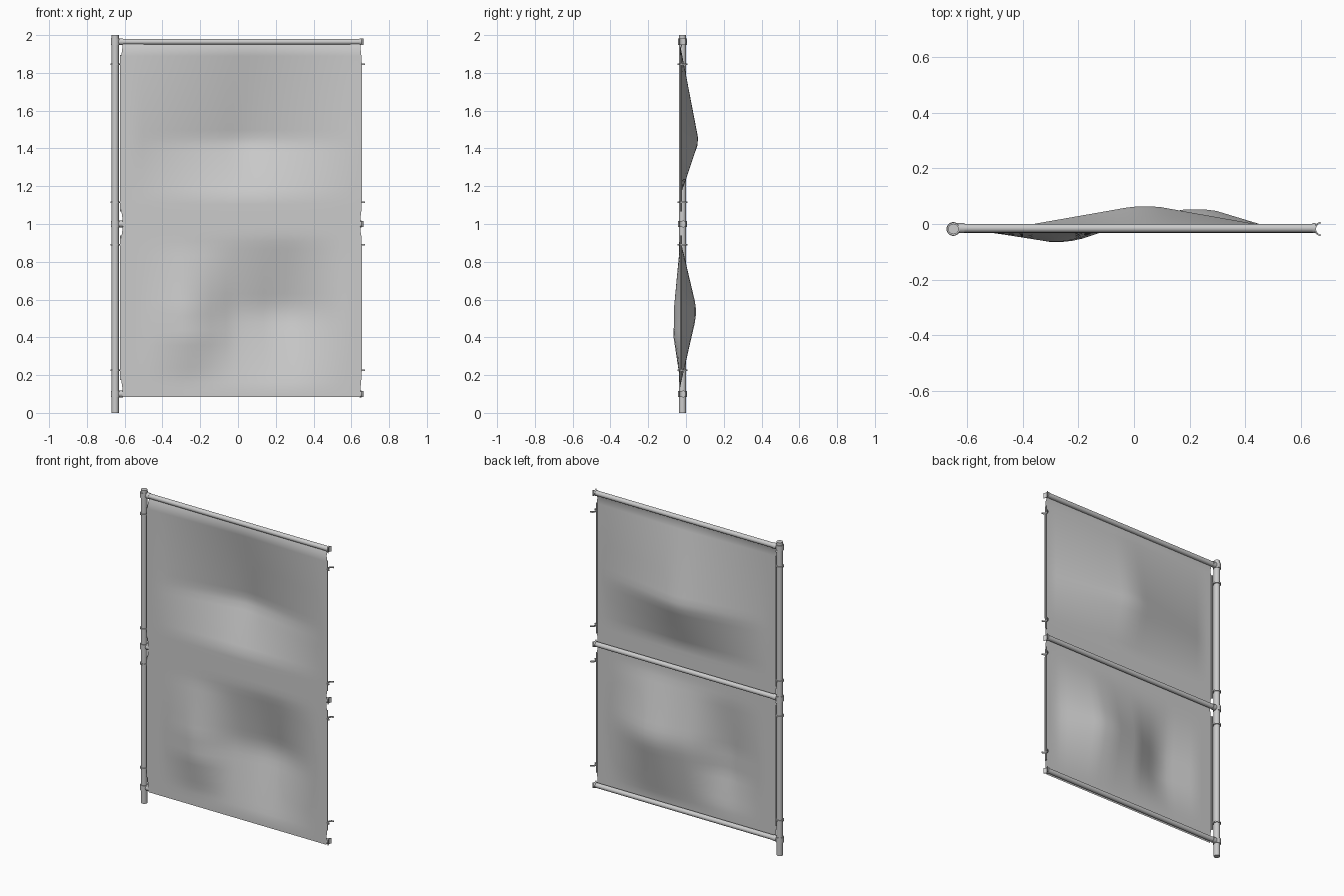
import bpy, bmesh, math
from mathutils import Vector

cube = bpy.data.objects.get("Cube")
if cube:
    bpy.data.objects.remove(cube, do_unlink=True)


def material(name, value):
    m = bpy.data.materials.new(name)
    m.use_nodes = True
    colour = (value, value, value, 1)
    m.diffuse_color = colour
    m.node_tree.nodes["Principled BSDF"].inputs["Base Color"].default_value = colour
    return m


GREY = material("plain grey", 0.6)
POLE_X, POLE_Y = -0.65, -0.018
NEXT_X = 0.674          # axis of the neighbouring pole the open fittings clip onto
RAIL_Y = -0.015
RAILS = (0.1, 1.0, 1.965)
TIES = (0.225, 0.89, 1.115, 1.845)


def finish(obj, angle=40):
    obj.data.materials.append(GREY)
    bpy.ops.object.select_all(action='DESELECT')
    obj.select_set(True)
    bpy.context.view_layer.objects.active = obj
    bpy.ops.object.shade_smooth_by_angle(angle=math.radians(angle))
    return obj


def tube(name, a, b, radius, sides=16):
    a, b = Vector(a), Vector(b)
    bpy.ops.mesh.primitive_cylinder_add(vertices=sides, radius=radius,
                                        depth=(b - a).length, location=(a + b) / 2)
    obj = bpy.context.object
    obj.name = name
    obj.rotation_euler = (b - a).to_track_quat('Z', 'Y').to_euler()
    return finish(obj)


def arc_band(name, x, z, inner, outer, height, start, end, steps=12):
    """Curved band around a vertical axis, swept between two angles."""
    bm = bmesh.new()
    rings = []
    for i in range(steps + 1):
        t = math.radians(start + (end - start) * i / steps)
        rings.append([bm.verts.new((x + r * math.cos(t), POLE_Y + r * math.sin(t), z + h))
                      for r, h in ((inner, -height / 2), (outer, -height / 2),
                                   (outer, height / 2), (inner, height / 2))])
    for p, q in zip(rings, rings[1:]):
        for k in range(4):
            bm.faces.new((p[k], p[(k + 1) % 4], q[(k + 1) % 4], q[k]))
    bm.faces.new(rings[0])
    bm.faces.new(rings[-1])
    bmesh.ops.recalc_face_normals(bm, faces=bm.faces)
    mesh = bpy.data.meshes.new(name)
    bm.to_mesh(mesh)
    bm.free()
    obj = bpy.data.objects.new(name, mesh)
    bpy.context.collection.objects.link(obj)
    return finish(obj)


# Upright pole
tube("pole", (POLE_X, POLE_Y, 0), (POLE_X, POLE_Y, 2), 0.019)

# Horizontal rails with a collar on the pole and an open saddle at the far end
for z in RAILS:
    tube("rail", (POLE_X + 0.01, RAIL_Y, z), (0.65, RAIL_Y, z), 0.0155)
    tube("pole_collar", (POLE_X, POLE_Y, z - 0.017), (POLE_X, POLE_Y, z + 0.017), 0.0235)
    tube("rail_socket", (POLE_X + 0.015, RAIL_Y, z), (POLE_X + 0.04, RAIL_Y, z), 0.018)
    tube("end_socket", (0.643, RAIL_Y, z), (0.653, RAIL_Y, z), 0.018)
    arc_band("end_saddle", NEXT_X, z, 0.019, 0.0235, 0.034, 125, 235)

# Ties: closed rings on the pole, open clips on the far side
for z in TIES:
    arc_band("pole_tie", POLE_X, z, 0.018, 0.025, 0.008, 0, 359, 20)
    tube("pole_tie_stem", (POLE_X + 0.02, POLE_Y, z), (-0.62, POLE_Y - 0.01, z), 0.004, 8)
    arc_band("end_clip", NEXT_X, z, 0.02, 0.026, 0.008, 95, 265)

# Hem cords along both sides of each cloth bay
for low, high in (TIES[:2], TIES[2:]):
    for x in (-0.62, 0.65):
        tube("hem_cord", (x, -0.027, low - 0.05), (x, -0.027, high + 0.05), 0.005, 8)


# Cloth sheet with billows
def ramp(v, a, b, c, d):
    """Rise from a to b, hold to c, fall to d."""
    return max(0, min(1, (v - a) / (b - a), (d - v) / (d - c)))


BILLOWS = (
    (0.098, (-0.55, 0.0, 0.08, 0.62), (1.14, 1.43, 1.45, 1.96)),
    (0.085, (-0.3, 0.18, 0.28, 0.56), (0.13, 0.5, 0.57, 0.93)),
    (-0.038, (-0.5, -0.26, -0.2, -0.02), (0.18, 0.4, 0.55, 0.88)),
)


def cloth_point(u, v):
    z = 0.083 + v * 1.885
    pinch = max(ramp(z, r - 0.12, r, r, r + 0.12) for r in RAILS)
    left, right = -0.624 + 0.016 * pinch, 0.656 - 0.01 * pinch
    x = left + u * (right - left)
    y = -0.033 + sum(d * ramp(x, *xs) * ramp(z, *zs) for d, xs, zs in BILLOWS)
    if v == 1:
        y = RAIL_Y
    return x, y, z


COLS, ROWS = 32, 48
bm = bmesh.new()
grid = [[bm.verts.new(cloth_point(i / COLS, j / ROWS)) for i in range(COLS + 1)]
        for j in range(ROWS + 1)]
for lo, hi in zip(grid, grid[1:]):
    for i in range(COLS):
        bm.faces.new((lo[i], lo[i + 1], hi[i + 1], hi[i]))
mesh = bpy.data.meshes.new("cloth_sheet")
bm.to_mesh(mesh)
bm.free()
cloth = bpy.data.objects.new("cloth_sheet", mesh)
bpy.context.collection.objects.link(cloth)
finish(cloth, 60)
